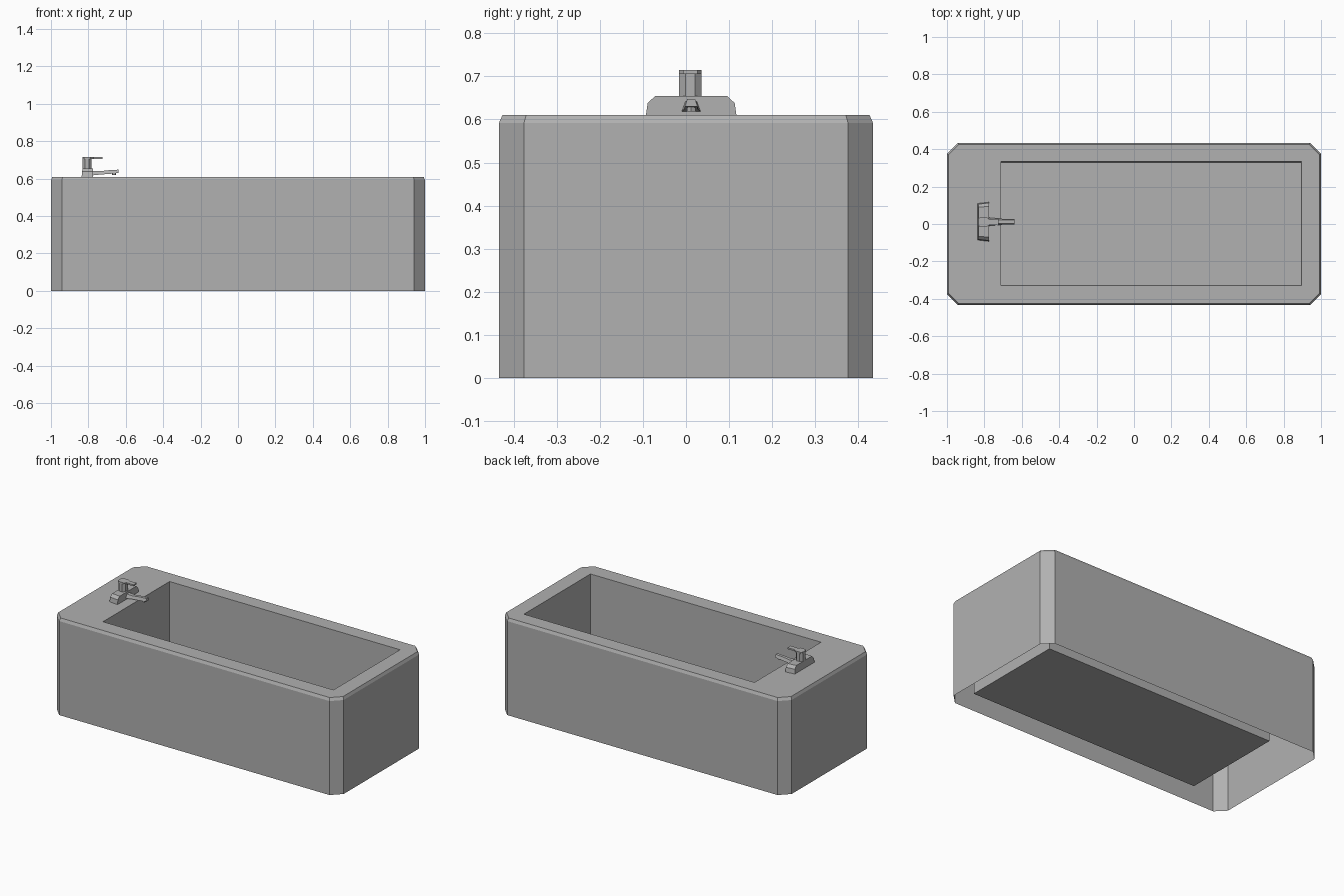
import bpy, bmesh
from math import cos, sin, pi

if "Cube" in bpy.data.objects:
    bpy.data.objects.remove(bpy.data.objects["Cube"])

# plain mid grey shared by every part
grey = bpy.data.materials.new("mid_grey")
grey.diffuse_color = (0.44, 0.44, 0.44, 1)
grey.use_nodes = True
grey.node_tree.nodes["Principled BSDF"].inputs["Base Color"].default_value = grey.diffuse_color


def loft(name, rings, cap_start=True, cap_end=True):
    """Skin a list of equal-length point rings into one flat-shaded object."""
    bm = bmesh.new()
    vs = [[bm.verts.new(p) for p in r] for r in rings]
    n = len(rings[0])
    for a, b in zip(vs, vs[1:]):
        for i in range(n):
            j = (i + 1) % n
            bm.faces.new((a[i], a[j], b[j], b[i]))
    if cap_start:
        bm.faces.new(vs[0][::-1])
    if cap_end:
        bm.faces.new(vs[-1])
    bmesh.ops.remove_doubles(bm, verts=bm.verts, dist=1e-5)
    if cap_start:
        bmesh.ops.recalc_face_normals(bm, faces=bm.faces)
    me = bpy.data.meshes.new(name)
    bm.to_mesh(me)
    bm.free()
    me.materials.append(grey)
    ob = bpy.data.objects.new(name, me)
    bpy.context.collection.objects.link(ob)
    return ob


def chamfer_rect(x0, x1, y0, y1, c, z):
    """Counter-clockwise rectangle with cut corners (c = 0 gives a plain one)."""
    return [(x0 + c, y0, z), (x1 - c, y0, z), (x1, y0 + c, z), (x1, y1 - c, z),
            (x1 - c, y1, z), (x0 + c, y1, z), (x0, y1 - c, z), (x0, y0 + c, z)]


# tub: outer apron, softened top edge, rim and basin; open underneath
H, E, W = 0.61, 0.008, 0.434
loft("bathtub", [
    chamfer_rect(-1, 1, -W, W, 0.058, 0),
    chamfer_rect(-1, 1, -W, W, 0.058, H - 0.018),
    chamfer_rect(-1 + E, 1 - E, -W + E, W - E, 0.055, H),
    chamfer_rect(-0.711, 0.896, -0.329, 0.334, 0, H),
    chamfer_rect(-0.711, 0.894, -0.327, 0.330, 0, 0.03),
], cap_start=False)

# tap base: stepped profile across the tub, a little longer on the basin side
Y = 0.012
half = [(0.105, H), (0.101, 0.638), (0.083, 0.655)]
profile = half + [(-y, z) for y, z in reversed(half)]
loft("tap_base", [
    [(-0.836 + (z - H) * 0.1, Y + y * 0.93, z) for y, z in profile],
    [(-0.775, Y + y, z) for y, z in profile],
])

# tap column: octagonal post
loft("tap_column", [
    [(-0.807 + 0.026 * cos(a), Y - 0.002 + 0.028 * sin(a), z)
     for a in [pi / 8 + i * pi / 4 for i in range(8)]]
    for z in (0.65, 0.708)])

# tap lever: flat tapering handle
lever = [(-0.832, 0.016), (-0.824, 0.026), (-0.788, 0.026), (-0.772, 0.014), (-0.725, 0.017)]
outline = lever + [(x, -y) for x, y in reversed(lever)]
loft("tap_lever", [[(x, Y - 0.002 + y, z) for x, y in outline] for z in (0.706, 0.715)])

# tap spout: trapezoid section narrowing then rising towards the tip
loft("tap_spout", [
    [(x, Y - w, z0), (x, Y + w, z0), (x, Y + w * 0.6, z1), (x, Y - w * 0.6, z1)]
    for x, w, z0, z1 in [(-0.785, 0.023, 0.617, 0.642), (-0.735, 0.018, 0.622, 0.64),
                         (-0.69, 0.015, 0.625, 0.645), (-0.640, 0.015, 0.630, 0.648)]])

# outlet under the spout tip
loft("tap_outlet", [
    [(-0.663 + 0.011 * cos(i * pi / 3), Y + 0.011 * sin(i * pi / 3), z) for i in range(6)]
    for z in (0.619, 0.635)])
